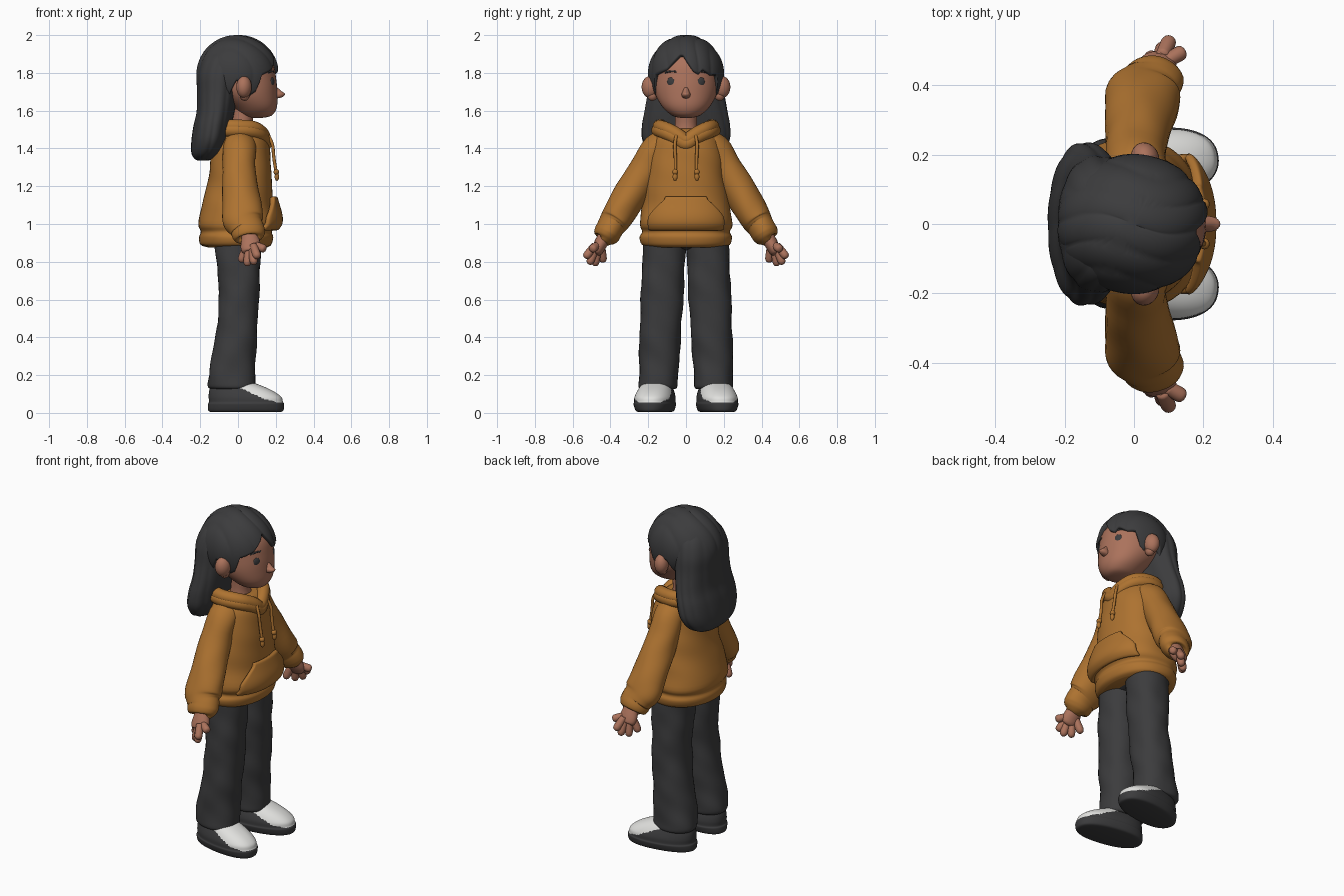
import bpy, bmesh, math
from mathutils import Vector, Matrix

cube = bpy.data.objects.get("Cube")
if cube:
    bpy.data.objects.remove(cube, do_unlink=True)


def material(name, rgb):
    m = bpy.data.materials.new(name)
    m.use_nodes = True
    m.diffuse_color = (*rgb, 1)
    m.node_tree.nodes["Principled BSDF"].inputs["Base Color"].default_value = (*rgb, 1)
    return m


ORANGE = material("orange_cloth", (0.42, 0.17, 0.03))
DARK = material("charcoal", (0.045, 0.045, 0.047))
SKIN = material("skin", (0.41, 0.17, 0.107))
WHITE = material("white_leather", (0.75, 0.75, 0.73))


def spline(keys, t):
    """Catmull-Rom through tuples of any length."""
    i = min(int(t), len(keys) - 2)
    u = t - i
    p = [keys[max(0, min(len(keys) - 1, i + k))] for k in (-1, 0, 1, 2)]
    return [b + 0.5 * u * (c - a + u * (2 * a - 5 * b + 4 * c - d + u * (3 * (b - c) + d - a)))
            for a, b, c, d in zip(*p)]


def finish(name, bm, *mats):
    bmesh.ops.recalc_face_normals(bm, faces=bm.faces)
    me = bpy.data.meshes.new(name)
    bm.to_mesh(me)
    bm.free()
    ob = bpy.data.objects.new(name, me)
    bpy.context.collection.objects.link(ob)
    for m in mats:
        me.materials.append(m)
    me.shade_smooth()
    return ob


def loft(name, keys, mats, n=40, sub=4, power=2.0, wobble=None, level=False, paint=None, move=None):
    """Skin through rings of (x, y, z, x radius, side radius)."""
    rows = [spline(keys, k / sub) for k in range((len(keys) - 1) * sub + 1)]
    bm, rings = bmesh.new(), []
    for k, (x, y, z, ra, rb) in enumerate(rows):
        t = Vector(rows[min(k + 1, len(rows) - 1)][:3]) - Vector(rows[max(k - 1, 0)][:3])
        t = Vector((0, 0, 1)) if level else t.normalized()
        a1 = (Vector((1, 0, 0)) - t * t.x).normalized()
        a2 = t.cross(a1)
        ring = []
        for j in range(n):
            a = math.tau * j / n
            c, s = math.cos(a), math.sin(a)
            f = (abs(c) ** power + abs(s) ** power) ** (-1 / power)
            f *= 1 + (wobble(a, z) if wobble else 0)
            ring.append(bm.verts.new(Vector((x, y, z)) + a1 * ra * c * f + a2 * rb * s * f))
        rings.append(ring)
    for r, q in zip(rings, rings[1:]):
        for j in range(n):
            bm.faces.new((r[j], r[j - 1], q[j - 1], q[j]))
    bm.faces.new(rings[0])
    bm.faces.new(rings[-1])
    if paint:
        for f in bm.faces:
            f.material_index = paint(f.calc_center_median())
    if move:
        bm.transform(move)
    return finish(name, bm, *mats)


def ball(name, at, size, mat, turn=0):
    bm = bmesh.new()
    bmesh.ops.create_uvsphere(bm, u_segments=24, v_segments=14, radius=1)
    bm.transform(Matrix.Translation(at) @ Matrix.Rotation(turn, 4, 'Z') @ Matrix.Diagonal((*size, 1)))
    return finish(name, bm, mat)


def cord(name, points, radius, mat, cyclic=False):
    cu = bpy.data.curves.new(name, 'CURVE')
    cu.dimensions = '3D'
    cu.bevel_depth, cu.bevel_resolution, cu.use_fill_caps = radius, 4, True
    sp = cu.splines.new('NURBS')
    sp.points.add(len(points) - 1)
    for p, co in zip(sp.points, points):
        p.co = (*co, 1)
    sp.order_u, sp.use_endpoint_u, sp.use_cyclic_u = 3, not cyclic, cyclic
    cu.materials.append(mat)
    ob = bpy.data.objects.new(name, cu)
    bpy.context.collection.objects.link(ob)
    return ob


def folds(a, z):
    return 0.018 * math.sin(23 * z + 2 * math.sin(2 * a)) + 0.01 * math.sin(41 * z + 3 * a)


# Head, nose and neck
loft("head", [(.10, 0, 1.562, .03, .03), (.10, 0, 1.575, .08, .075), (.088, 0, 1.62, .118, .125),
              (.045, 0, 1.69, .163, .163), (.02, 0, 1.77, .182, .172), (0, 0, 1.86, .18, .165),
              (0, 0, 1.95, .1, .1)], [SKIN], level=True, power=2.1)
loft("neck", [(.02, 0, 1.44, .07, .075), (.02, 0, 1.52, .055, .058), (.03, 0, 1.62, .06, .06)], [SKIN])
loft("nose", [(.19, 0, 1.663, .01, .008), (.205, 0, 1.672, .03, .02), (.212, 0, 1.688, .037, .023),
              (.204, 0, 1.703, .027, .017), (.185, 0, 1.73, .015, .01)], [SKIN], n=20, level=True)

# Torso of the hoodie, with a ribbed hem
TORSO = [(0, 0, .875, .15, .19), (-.01, 0, .89, .185, .23), (-.01, 0, .93, .195, .243),
         (-.01, 0, .96, .188, .232), (-.005, 0, 1.0, .207, .247), (-.003, 0, 1.1, .188, .232),
         (.008, 0, 1.2, .172, .215), (.013, 0, 1.3, .163, .203), (.013, 0, 1.4, .154, .188),
         (.01, 0, 1.46, .138, .165), (.01, 0, 1.50, .1, .125), (.01, 0, 1.505, .06, .06)]
loft("hoodie_body", TORSO, [ORANGE], n=56, level=True, power=2.25,
     wobble=lambda a, z: folds(a, z) * .6)

# Hood folded around the neck, meeting in a point at the front
loop = [(.142, 0, 1.435), (.135, .045, 1.475), (.09, .122, 1.513), (-.02, .15, 1.518), (-.11, .1, 1.52)]
loop += [(-.13, 0, 1.52)] + [(x, -y, z) for x, y, z in reversed(loop[1:])]
cord("hood_roll", loop, .036, ORANGE, True)
cord("hood_fold", [(x * 1.02, y * 1.05, z - .022) for x, y, z in loop], .036, ORANGE, True)

# Front pocket following the torso
bm = bmesh.new()
grid = []
for k in range(13):
    z = .97 + .175 * k / 12
    half = .2 if z < 1.03 else .2 - .09 * min(1, (z - 1.03) / .10) ** 1.3
    i = next(i for i in range(len(TORSO) - 1) if TORSO[i + 1][2] >= z)
    c, _, _, rx, ry = spline(TORSO, i + (z - TORSO[i][2]) / (TORSO[i + 1][2] - TORSO[i][2]))
    row = []
    for j in range(21):
        y = half * (j / 10 - 1)
        x = c + rx * (1 - abs(y / ry) ** 2.25) ** (1 / 2.25)
        row.append(bm.verts.new((x + .012 + .014 * math.sin(math.pi * k / 12), y, z)))
    grid.append(row)
for r, q in zip(grid, grid[1:]):
    for j in range(20):
        bm.faces.new((r[j], r[j + 1], q[j + 1], q[j]))
pocket = finish("front_pocket", bm, ORANGE)
mod = pocket.modifiers.new("thickness", 'SOLIDIFY')
mod.thickness, mod.offset = .028, 0
mod = pocket.modifiers.new("round", 'SUBSURF')
mod.levels = mod.render_levels = 1

# Hips under the hem
ball("hips", (0, 0, .91), (.125, .21, .05), DARK)


def shoe_paint(c):
    edge = .056 + max(0, .15 - c.x) * .5 + max(0, abs(c.y) - .06) * .55
    return int(c.z > edge and c.x > -.01)


for s, side in ((1, "left"), (-1, "right")):
    # Ears, eyes and brows
    ball(side + "_ear", (.032, s * .19, 1.725), (.04, .046, .058), SKIN, s * .4)
    ball(side + "_ear_lobe", (.035, s * .178, 1.682), (.026, .028, .03), SKIN)
    ball(side + "_eye", (.181, s * .08, 1.752), (.008, .022, .024), DARK, s * .45)
    cord(side + "_brow", [(.187, s * .05, 1.806), (.18, s * .08, 1.812), (.161, s * .11, 1.802)], .005, DARK)

    # Sleeve with a gathered cuff
    arm = [(.01, .08, 1.46, .07, .04), (.008, .15, 1.41, .085, .075), (.005, .21, 1.30, .088, .085),
           (.012, .275, 1.19, .094, .088), (.022, .34, 1.08, .106, .087), (.028, .375, 1.02, .11, .082),
           (.04, .395, .99, .095, .074), (.05, .405, .972, .09, .072), (.055, .42, .945, .088, .07),
           (.06, .432, .922, .072, .056), (.06, .434, .92, .03, .02)]
    loft(side + "_sleeve", [(x, s * y, z, a, b) for x, y, z, a, b in arm], [ORANGE], n=32, wobble=folds)

    # Hand with spread fingers and thumb
    hand = [(.06, .41, .97, .04, .034), (.065, .438, .92, .047, .036), (.068, .46, .88, .054, .034),
            (.068, .474, .852, .046, .028), (.068, .48, .845, .02, .012)]
    loft(side + "_palm", [(x, s * y, z, a, b) for x, y, z, a, b in hand], [SKIN], n=24)
    tips = {"little": (.013, .438, .797), "ring": (.047, .483, .777), "middle": (.085, .513, .785),
            "index": (.105, .535, .82), "thumb": (.146, .5, .865)}
    for finger, tip in tips.items():
        end = Vector((tip[0], s * tip[1], tip[2]))
        base = Vector((.068, s * .455, .89)).lerp(Vector((end.x, end.y, .88)), .35)
        keys = [(*base.lerp(end, f), r, r) for f, r in
                ((0, .02), (.5, .022), (.82, .021), (.96, .013), (1, .003))]
        loft(f"{side}_{finger}_finger", keys, [SKIN], n=14, sub=3)

    # Trouser leg
    leg = [(-.03, .148, .125, .09, .08), (-.033, .148, .135, .122, .101), (-.033, .146, .18, .126, .104),
           (-.025, .142, .28, .117, .106), (-.008, .136, .42, .109, .109), (.005, .127, .6, .105, .112),
           (.003, .12, .76, .114, .113), (0, .113, .9, .122, .111)]
    loft(side + "_trouser_leg", [(x, s * y, z, a, b) for x, y, z, a, b in leg], [DARK],
         n=36, sub=5, level=True, power=2.3, wobble=lambda a, z: folds(a, z) * 1.3)

    # Shoe: dark sole and heel, white toe
    sole = [(.04, 0, .004, .18, .075), (.042, 0, .012, .2, .095), (.043, 0, .045, .203, .107),
            (.043, 0, .058, .197, .104), (.037, 0, .085, .193, .103), (.015, 0, .118, .168, .092),
            (-.015, 0, .15, .125, .075), (-.02, 0, .165, .08, .05)]
    loft(side + "_shoe", sole, [DARK, WHITE], n=96, sub=6, level=True, power=2.3, paint=shoe_paint,
         move=Matrix.Translation((0, s * .158, 0)) @ Matrix.Rotation(s * .16, 4, 'Z'))

    # Drawstring with a knotted end
    cord(side + "_drawstring", [(.16, s * .05, 1.47), (.185, s * .062, 1.43), (.188, s * .055, 1.35),
                                (.203, s * .056, 1.27)], .0085, ORANGE)
    ball(side + "_drawstring_knot", (.203, s * .057, 1.275), (.015, .016, .016), ORANGE)
    ball(side + "_drawstring_end", (.206, s * .058, 1.25), (.012, .013, .022), ORANGE)


# Long hair down the back
loft("back_hair", [(-.185, 0, 1.335, .02, .06), (-.182, 0, 1.343, .045, .12), (-.168, 0, 1.375, .078, .185),
                   (-.15, 0, 1.44, .096, .228), (-.135, 0, 1.52, .1, .232), (-.118, 0, 1.6, .1, .218),
                   (-.108, 0, 1.7, .108, .2), (-.1, 0, 1.8, .116, .188), (-.08, 0, 1.89, .1, .15),
                   (-.06, 0, 1.95, .04, .06)], [DARK], n=96, level=True, power=2.2,
     wobble=lambda a, z: .03 * abs(math.sin(6 * a + .6 * math.sin(8 * z))) ** .7 - .015)

# Hair cap: hairline height by compass angle, with a parted fringe and a lip turned in
HAIRLINE = [(-180, 1.6), (-110, 1.64), (-92, 1.76), (-76, 1.76), (-70, 1.68), (-62, 1.7), (-54, 1.79),
            (-32, 1.82), (-10, 1.9), (-5, 1.9), (12, 1.81), (20, 1.795), (27, 1.82), (42, 1.79),
            (54, 1.79), (62, 1.7), (70, 1.68), (76, 1.76), (92, 1.76), (110, 1.64), (180, 1.6)]
bm, cols, N, M = bmesh.new(), [], 180, 28
for j in range(N):
    deg = 360 * j / N - 180
    (d0, z0), (d1, z1) = next(p for p in zip(HAIRLINE, HAIRLINE[1:]) if p[1][0] > deg)
    low = z0 + (z1 - z0) * (deg - d0) / (d1 - d0)
    end = math.acos((low - 1.79) / .21)
    a, col = math.radians(deg), []
    shells = [(end * k / M, 1) for k in range(1, M + 1)] + [(end + .02, .95), (end, .8)]
    for t, size in shells:
        x, y = math.sin(t) * math.cos(a), math.sin(t) * math.sin(a)
        f = size * (.98 + .03 * abs(math.sin(8 * y + 1.2 * math.sin(3 * x))) ** .6)
        col.append(bm.verts.new((.218 * x * f - .002, .2 * y * f, 1.79 + .21 * math.cos(t) * f)))
    cols.append(col)
for j in range(N):
    p, q = cols[j - 1], cols[j]
    for k in range(len(p) - 1):
        bm.faces.new((p[k], q[k], q[k + 1], p[k + 1]))
bm.faces.new([c[0] for c in cols])
finish("hair_cap", bm, DARK)
